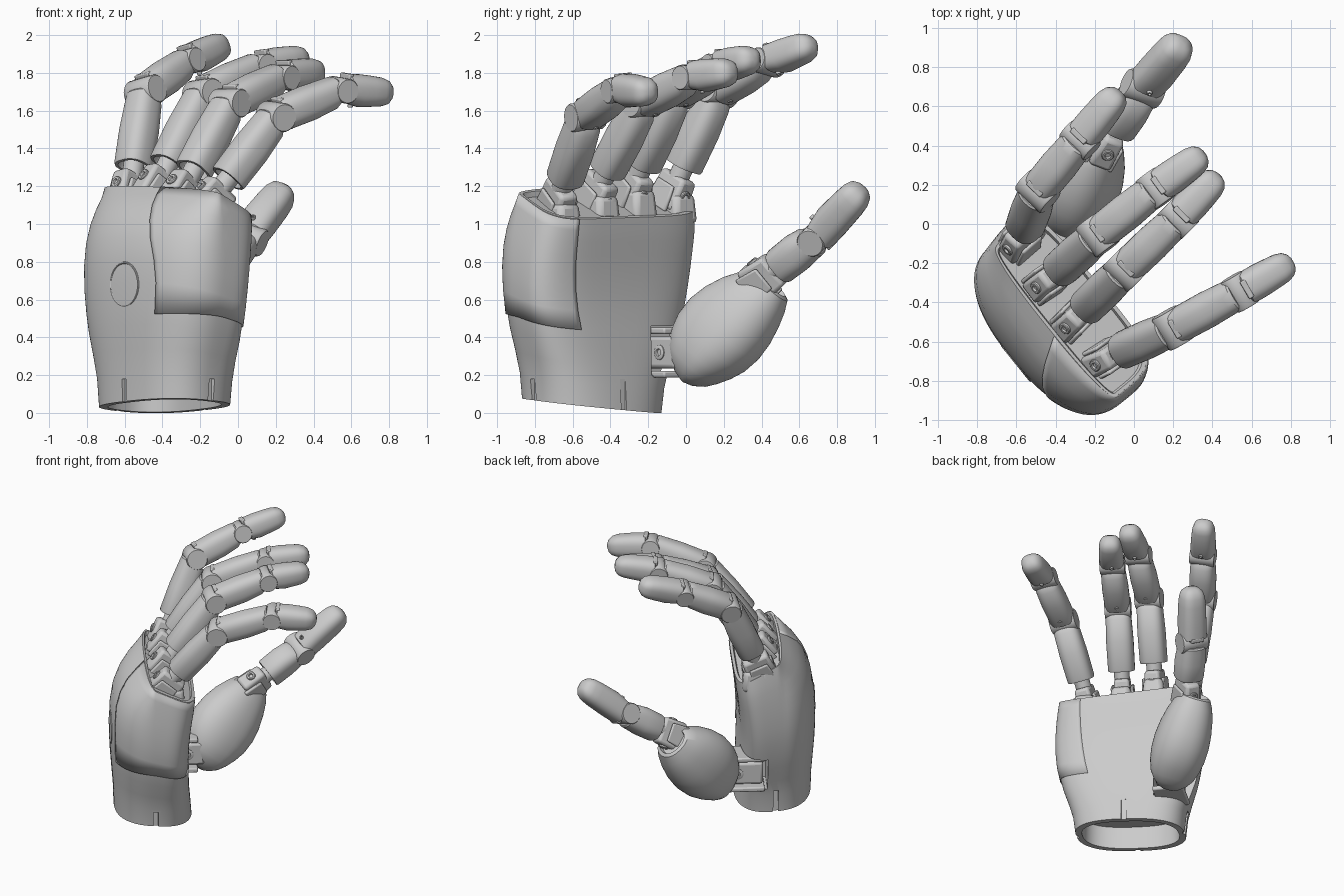
import bpy, bmesh
from math import sin, cos, pi, copysign
from mathutils import Vector as V

if "Cube" in bpy.data.objects:
    bpy.data.objects.remove(bpy.data.objects["Cube"])

Z = V((0, 0, 1))
W = V((.63, -.78, 0)).normalized()      # across the palm, towards the little finger
N = V((.78, .63, 0)).normalized()       # direction the palm faces
C = V((-.39, -.5, 0))                   # palm axis


def smooth(ob):
    bpy.ops.object.select_all(action='DESELECT')
    ob.select_set(True)
    bpy.context.view_layer.objects.active = ob
    bpy.ops.object.shade_smooth_by_angle(angle=0.6)


def finish(name, bm, bevel=0):
    bmesh.ops.recalc_face_normals(bm, faces=bm.faces)
    me = bpy.data.meshes.new(name)
    bm.to_mesh(me)
    bm.free()
    ob = bpy.data.objects.new(name, me)
    bpy.context.collection.objects.link(ob)
    smooth(ob)
    if bevel:
        m = ob.modifiers.new("bevel", 'BEVEL')
        m.width, m.segments, m.limit_method = bevel, 2, 'ANGLE'
    return ob


def ring_point(o, d, a, ring, th, e):
    # superellipse section with separate dorsal and palmar depth; e=0: palm, squarer in front
    s, hw, up, dn = ring
    c, n = cos(th), sin(th)
    if not e:
        e = 2.5 + (2.2 * s if n < 0 else 0)
    x = copysign(abs(c) ** (2 / e), c) * hw
    y = copysign(abs(n) ** (2 / e), n) * (up if n > 0 else dn)
    return o + d * s + a * x + d.cross(a) * y


def loft(name, o, d, a, rings, e=2.5, seg=40, warp=None):
    bm = bmesh.new()
    d = d.normalized()
    a = (a - d * a.dot(d)).normalized()
    rows = []
    for r in rings:
        pts = [ring_point(o, d, a, r, 2 * pi * i / seg, e) for i in range(seg)]
        rows.append([bm.verts.new(warp(p) if warp else p) for p in pts])
    for p, q in zip(rows, rows[1:]):
        for i in range(seg):
            bm.faces.new((p[i], p[i - 1], q[i - 1], q[i]))
    bm.faces.new(rows[0])
    bm.faces.new(rows[-1])
    return finish(name, bm)


def box(name, c, x, z, size, bevel=.012, taper=1):
    z = z.normalized()
    x = (x - z * x.dot(z)).normalized()
    y = z.cross(x)
    bm = bmesh.new()
    bmesh.ops.create_cube(bm, size=1)
    for v in bm.verts:
        k = taper if v.co.z > 0 else 1
        v.co = c + x * v.co.x * size[0] * k + y * v.co.y * size[1] * k + z * v.co.z * size[2]
    return finish(name, bm, bevel)


def turned(name, c, axis, prof, seg):
    return loft(name, c, axis, Z if abs(axis.z) < .7 else W, [(s, q, q, q) for s, q in prof], 2, seg)


def disc(name, c, axis, r, half):
    # hinge barrel
    turned(name, c, axis, [(-half, r * .93), (-half + .008, r), (half - .008, r), (half, r * .93)], 28)


def bolt(name, c, axis, r=.032):
    turned(name, c, axis, [(-.02, r), (.006, r), (.01, r * .85), (.01, r * .5), (-.004, r * .4)], 20)


# ---- palm shell with open wrist; the back leans in towards the knuckles ----
PALM = [(0, .39, .27, .275), (.12, .405, .275, .265), (.22, .435, .285, .255), (.32, .47, .295, .25),
        (.4, .49, .3, .245), (.5, .51, .3, .24), (.6, .518, .295, .242), (.7, .518, .275, .25),
        (.79, .512, .235, .26), (.87, .503, .18, .272), (.94, .493, .115, .28), (1, .482, .055, .285)]


def palm_warp(p):
    # slanted wrist cut and knuckle line, palm corner pulled out below the index finger
    q = p - C
    w, n, t = q.dot(W), q.dot(N), p.z
    zb = .04 - .11 * (p.y + .52) - .02 * (p.x + .39)
    zt = 1.17 - .48 * n - .03 * w
    pull = .085 * max(0, -w / .48) * min(1, max(0, (n + .05) / .3)) * min(1, max(0, t - .2) / .7)
    return V((p.x, p.y, zb + (zt - zb) * t)) - W * pull


inner = [(.14, .34, .22, .22), (0, .345, .225, .23)]
top = [(1, .465, .04, .265), (.975, .455, .035, .255)]
palm = loft("palm", C, Z, -W, inner + PALM + top, 0, 96, palm_warp)

# wrist slots and the opening for the thumb root
bm = bmesh.new()
cuts = [(C + dr * (k + .02) + Z * .06, dr, (.07, .035, .24))
        for dr, k in ((W, .39), (-W, .39), (N, .275), (-N, .27))]
cuts.append((C - W * .42 + N * .24 + Z * .33, N, (.36, .42, .26)))
for c, dr, s in cuts:
    t = Z.cross(dr)
    for v in bmesh.ops.create_cube(bm, size=1)["verts"]:
        v.co = c + dr * v.co.x * s[0] + t * v.co.y * s[1] + Z * v.co.z * s[2]
cutter = finish("slot_cutter", bm)
m = palm.modifiers.new("slots", 'BOOLEAN')
m.operation, m.object, m.solver = 'DIFFERENCE', cutter, 'EXACT'
bpy.context.view_layer.objects.active = palm
bpy.ops.object.modifier_apply(modifier="slots")
bpy.data.objects.remove(cutter)
smooth(palm)

# cover over the little-finger edge
bm = bmesh.new()
rows = []
for t, hw, up, dn in [r for r in PALM if .4 <= r[0] <= 1]:
    g, row = .007, []
    first = 117 - 24 * max(0, t - .55) / .45
    for i in range(41):
        th = (first + (250 - first) * i / 40) * pi / 180
        tt = t - (.04 * max(0, sin(th)) if t == .4 else 0)
        row.append(bm.verts.new(palm_warp(ring_point(C, Z, -W, (tt, hw + g, up + g, dn + g), th, 0))))
    rows.append(row)
for p, q in zip(rows, rows[1:]):
    for i in range(40):
        bm.faces.new((p[i], p[i + 1], q[i + 1], q[i]))
cover = finish("edge_cover", bm)
m = cover.modifiers.new("thickness", 'SOLIDIFY')
m.thickness, m.offset = .025, -1

# round mark on the back of the hand
bpy.ops.mesh.primitive_torus_add(major_radius=.115, minor_radius=.006, major_segments=48, minor_segments=8,
                                 location=C - N * .295 + W * .03 + Z * .68,
                                 rotation=N.to_track_quat('Z', 'Y').to_euler())
bpy.context.object.name = "back_ring"


# ---- fingers ----
def segment(name, p, q, a, s0, s1, w0, w1, tip=False):
    d = (q - p).normalized()
    L = (q - p).length
    e = L - s1
    if tip:
        rings = [(s0, w0 * .8, w0 * .8, w0 * .6), (s0 + .012, w0, w0, w0 * .8), (L * .35, w0, w0, w0),
                 (L - .13, w1, w1 * .98, w1), (L - .07, w1 * .94, w1 * .9, w1 * .95),
                 (L - .032, w1 * .8, w1 * .73, w1 * .82), (L - .01, w1 * .55, w1 * .47, w1 * .56),
                 (L, w1 * .24, w1 * .2, w1 * .24)]
    else:
        rings = [(s0 + .04, w0 * .7, w0 * .7, w0 * .7), (s0, w0 * .8, w0 * .8, w0 * .8),
                 (s0, w0 * .97, w0 * .97, w0 * .93), (s0 + .012, w0, w0 * 1.02, w0 * .98),
                 ((s0 + e) / 2, w0 * 1.02, w0 * 1.04, w0 * 1.02), (e - .05, w1, w1, w1 * .95),
                 (e - .01, w1 * .97, w1 * .97, w1 * .65), (e, w1 * .88, w1 * .88, w1 * .55)]
    return loft(name, p, d, a, rings, 2.6)


def digit(name, J, a=None, w=.095, start=.115):
    J = [V(j) for j in J]
    d1 = (J[1] - J[0]).normalized()
    a = (a or d1.cross(J[-1] - J[1])).normalized()
    n = len(J) - 1
    for i in range(n):
        d = (J[i + 1] - J[i]).normalized()
        wi = w - .004 * i
        segment(f"{name}_segment_{i + 1}", J[i], J[i + 1], a, .025 if i else start, .02, wi, wi - .004, i == n - 1)
        if i:
            disc(f"{name}_hinge_{i}", J[i], a, .076 if i == 1 else .066, wi + .001)
            up = d.cross(a)
            box(f"{name}_back_tab_{i}", J[i] + d * .035 + up * wi * .85, a, up, (.1, .03, .03), .006)
            bolt(f"{name}_pin_{i}", J[i] + d * .07 - up * wi * .93, -up, .014)
    # knuckle block with bolts front and back
    pal = a.cross(d1)
    k = J[0]
    box(f"{name}_knuckle", k - d1 * .025, a, d1, (.125, .22, .18), .02, .85)
    loft(f"{name}_neck", k, d1, a, [(0, .055, .055, .055), (start + .06, .055, .055, .055)], 2, 24)
    for s in (1, -1):
        bolt(f"{name}_knuckle_bolt", k + pal * s * .103 - d1 * .02, pal * s)
        box(f"{name}_knuckle_cheek", k + a * s * .07 - d1 * .06, a, d1, (.026, .17, .14), .01, .8)
    return k


FINGERS = {
    "index": [(-.57, -.06, 1.2), (-.49, .17, 1.7), (-.275, .43, 1.855), (-.075, .675, 1.955)],
    "middle": [(-.42, -.27, 1.22), (-.185, -.055, 1.69), (.11, .18, 1.83), (.36, .36, 1.88)],
    "ring": [(-.285, -.465, 1.19), (-.045, -.23, 1.64), (.225, .03, 1.775), (.435, .25, 1.81)],
    "little": [(-.12, -.67, 1.15), (.2, -.53, 1.57), (.54, -.345, 1.71), (.81, -.19, 1.7)],
}
for name, J in FINGERS.items():
    k = digit(name + "_finger", J)
    # socket rising out of the palm
    box(name + "_socket", V((k.x, k.y, k.z - .12)) + N * .01, W, Z, (.16, .2, .16), .03, .85)

# ---- thumb ----
A, B = V((-.27, .02, .2)), V((-.15, .47, .72))
# outline of the fleshy base: distance, side, lower, upper
egg = [(-.055, .03, .0, .03), (-.04, .07, .04, .09), (0, .12, .09, .16), (.05, .155, .125, .21),
       (.12, .178, .165, .25), (.2, .192, .197, .275), (.3, .195, .212, .28), (.4, .185, .205, .26),
       (.5, .165, .182, .22), (.58, .14, .155, .17), (.64, .11, .125, .125), (.65, .09, .1, .1),
       (.62, .08, .09, .09)]
loft("thumb_base", A - V((.035, -.01, 0)), B - A, V((1, -.6, 0)), egg, 2.2, 56)
digit("thumb", [(-.13, .43, .73), (.045, .69, .93), (.25, .935, 1.185)], V((1, -.4, -.4)), .1, .09)

# thumb root joint set into the palm
R = C - W * .33 + N * .24 + Z * .32
box("thumb_root_block", R, W, Z, (.17, .3, .17), .02)
for z in (.115, -.115):
    box("thumb_root_bracket", R + Z * z - N * .03, W, Z, (.22, .26, .035), .01)
for s in (1, -1):
    bolt("thumb_root_bolt", R + W * s * .085 + N * .03, W * s, .04)
